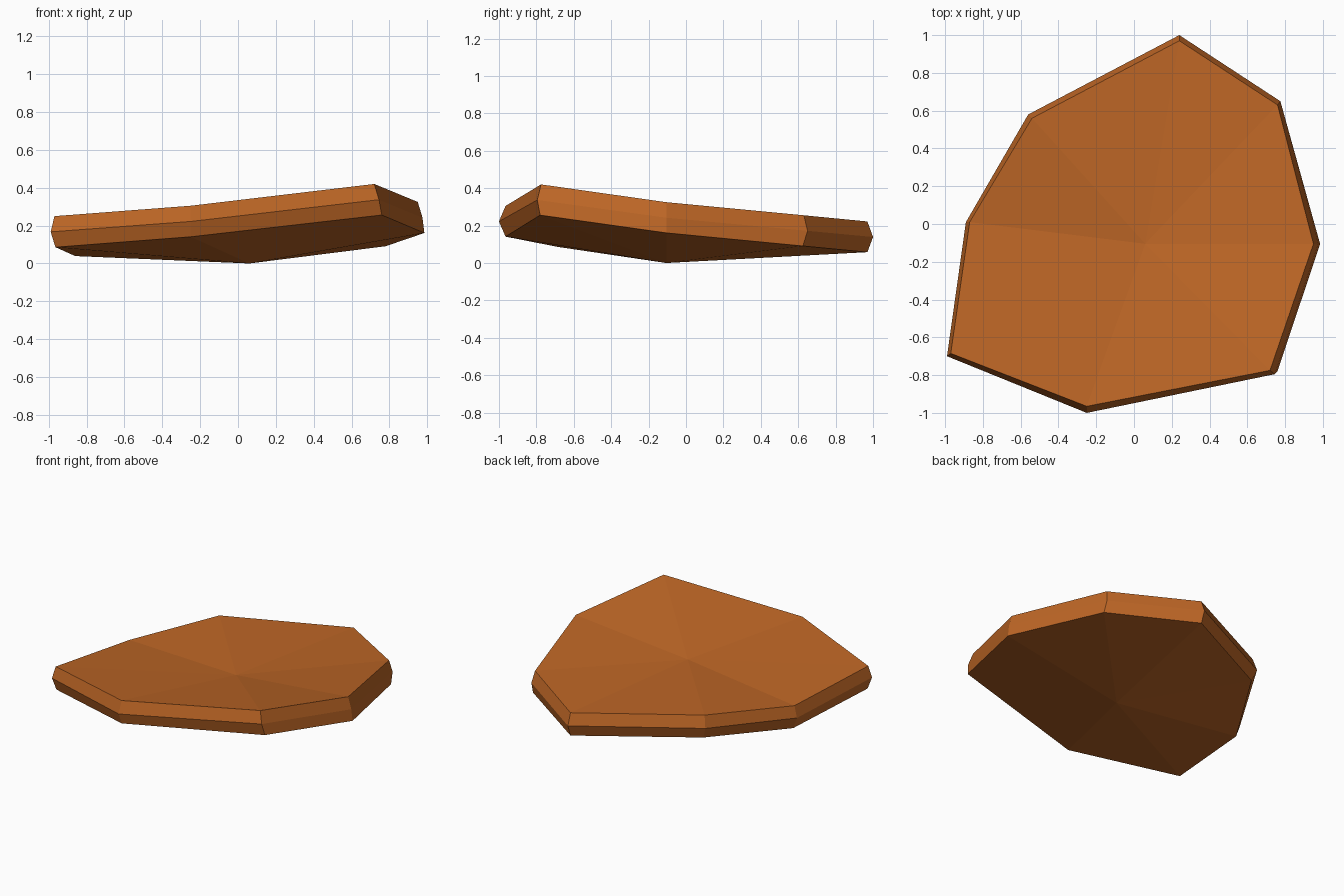
import bpy, bmesh

if "Cube" in bpy.data.objects:
    bpy.data.objects.remove(bpy.data.objects["Cube"])

# Eight-sided rock slab: three stacked outlines closed by fans
mid = [(0.24, 1.0), (-0.56, 0.58), (-0.89, 0.01), (-0.99, -0.70),
       (-0.25, -1.0), (0.745, -0.795), (0.975, -0.105), (0.775, 0.65)]
top = [(0.24, 0.97), (-0.54, 0.56), (-0.87, 0.01), (-0.97, -0.685),
       (-0.25, -0.965), (0.72, -0.775), (0.95, -0.105), (0.76, 0.63)]
low = [(0.24, 0.97), (-0.53, 0.56), (-0.86, 0.01), (-0.965, -0.685),
       (-0.25, -0.965), (0.76, -0.78), (0.985, -0.105), (0.78, 0.625)]
rim_z = [0.222, 0.257, 0.203, 0.25, 0.305, 0.42, 0.325, 0.255]
CENTRE = (0.06, -0.105)

bm = bmesh.new()


def ring(outline, drop):
    return [bm.verts.new((x, y, z - drop)) for (x, y), z in zip(outline, rim_z)]


rings = [ring(top, 0), ring(mid, 0.083), ring(low, 0.164)]
top_mid = bm.verts.new((*CENTRE, 0.243))
low_mid = bm.verts.new((*CENTRE, 0.0))

for i in range(8):
    j = (i + 1) % 8
    # top and underside fans
    bm.faces.new((rings[0][i], rings[0][j], top_mid))
    bm.faces.new((rings[2][j], rings[2][i], low_mid))
    # bevelled side bands
    for a, b in zip(rings, rings[1:]):
        bm.faces.new((a[j], a[i], b[i], b[j]))
bmesh.ops.recalc_face_normals(bm, faces=bm.faces)

mesh = bpy.data.meshes.new("rock_slab")
bm.to_mesh(mesh)
bm.free()
slab = bpy.data.objects.new("rock_slab", mesh)
bpy.context.collection.objects.link(slab)

mat = bpy.data.materials.new("rust_orange")
mat.diffuse_color = (0.51, 0.133, 0.019, 1)
mat.use_nodes = True
mat.node_tree.nodes["Principled BSDF"].inputs["Base Color"].default_value = mat.diffuse_color
mesh.materials.append(mat)
